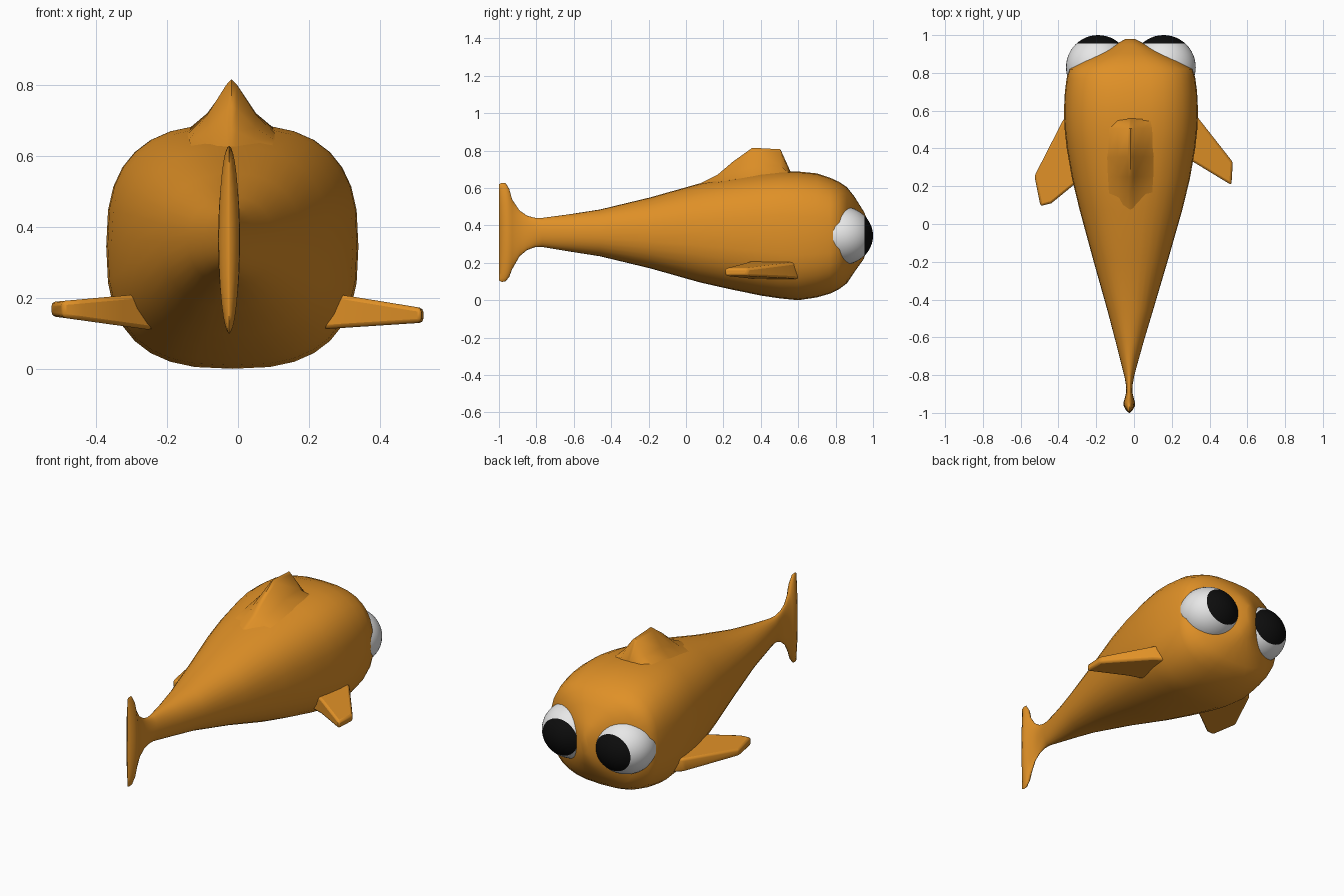
import bpy, bmesh, math
from mathutils import Vector

if "Cube" in bpy.data.objects:
    bpy.data.objects.remove(bpy.data.objects["Cube"])


def material(name, color):
    m = bpy.data.materials.new(name)
    m.diffuse_color = (*color, 1)
    m.use_nodes = True
    m.node_tree.nodes["Principled BSDF"].inputs["Base Color"].default_value = m.diffuse_color
    return m


ORANGE = material("orange", (0.74, 0.28, 0.02))
WHITE = material("white", (0.8, 0.8, 0.8))
BLACK = material("black", (0.004, 0.004, 0.004))


def finish(name, bm, mats, angle=40):
    bmesh.ops.recalc_face_normals(bm, faces=bm.faces)
    me = bpy.data.meshes.new(name)
    bm.to_mesh(me)
    bm.free()
    for m in mats:
        me.materials.append(m)
    ob = bpy.data.objects.new(name, me)
    bpy.context.collection.objects.link(ob)
    me.shade_smooth()
    me.set_sharp_from_angle(angle=math.radians(angle))
    return ob


def loft(name, rings, angle=40):
    bm = bmesh.new()
    vs = [[bm.verts.new(p) for p in r] for r in rings]
    n = len(vs[0])
    for a, b in zip(vs, vs[1:]):
        for i in range(n):
            j = (i + 1) % n
            bm.faces.new((a[i], a[j], b[j], b[i]))
    bm.faces.new(vs[0])
    bm.faces.new(vs[-1])
    return finish(name, bm, [ORANGE], angle)


def oval(y, top, bot, hw, cx, power, n=32):
    """Superellipse cross-section of the body."""
    pts = []
    for i in range(n):
        t = 2 * math.pi * i / n
        c, s = math.cos(t), math.sin(t)
        x = math.copysign(abs(c) ** (2 / power), c)
        z = math.copysign(abs(s) ** (2 / power), s)
        pts.append((cx + hw * x, y, (top + bot) / 2 + (top - bot) / 2 * z))
    return pts


# body and head: y, top, bottom, half width, centre x, squareness
body = [
    (-0.77, .44, .285, .035, -.025, 2), (-0.62, .46, .26, .075, -.023, 2.1),
    (-0.46, .485, .235, .12, -.02, 2.2), (-0.19, .55, .17, .198, -.018, 2.3),
    (.075, .625, .095, .272, -.016, 2.4), (.24, .655, .058, .312, -.016, 2.5),
    (.40, .68, .025, .34, -.016, 2.6), (.50, .688, .01, .351, -.016, 2.7),
    (.60, .688, 0, .355, -.016, 2.7), (.70, .678, .015, .35, -.016, 2.7),
    (.77, .655, .035, .341, -.016, 2.7), (.82, .632, .06, .328, -.016, 2.7),
    (.86, .605, .09, .265, -.016, 2.7), (.90, .555, .15, .185, -.016, 2.6),
    (.95, .475, .22, .08, -.018, 2.4), (.98, .41, .30, .025, -.02, 2)]
# tail fin flares upright behind the body
tail = [
    (-1, .62, .105, .002, -.025, 2), (-.985, .628, .098, .018, -.025, 2),
    (-.965, .627, .1, .029, -.025, 2), (-.945, .595, .125, .031, -.025, 2),
    (-.93, .54, .165, .026, -.025, 2), (-.89, .48, .235, .016, -.025, 2),
    (-.85, .452, .268, .018, -.025, 2), (-.81, .441, .283, .025, -.025, 2)]
loft("body_and_tail", [oval(*r) for r in tail + body], 60)

# dorsal fin: concave tent sections (y, ridge height, base height, half width)
dorsal = [(.07, .622, .60, .10), (.17, .672, .63, .115), (.25, .74, .645, .12),
          (.355, .815, .66, .125), (.505, .807, .672, .125), (.56, .685, .67, .12)]
loft("dorsal_fin", [[(-.018 + u * hw, y, b + v * (t - b)) for u, v in
                     ((-1, 0), (-.55, .35), (-.12, .9), (0, 1), (.12, .9),
                      (.55, .35), (1, 0), (.5, -.3), (-.5, -.3))]
                    for y, t, b, hw in dorsal], 55)


# side fins: outline plates that thin toward the tip
def side_fin(name, outline, root, tip):
    def z(x, s):
        k = (abs(x) - .28) / .245
        mid = .162 + (tip - .162) * k
        return mid + s * (.048 + (root - .048) * k)
    loft(name, [[(x, y, z(x, s)) for x, y in outline] for s in (-1, 1)])
    ob = bpy.data.objects[name]
    bev = ob.modifiers.new("rounded", 'BEVEL')
    bev.width, bev.segments = .012, 2


side_fin("left_fin", [(-.26, .62), (-.373, .555), (-.527, .254), (-.495, .095),
                      (-.437, .11), (-.32, .206), (-.24, .27)], .02, .168)
side_fin("right_fin", [(.24, .64), (.336, .566), (.523, .328), (.516, .206),
                       (.315, .328), (.24, .36)], .02, .15)

# bulging eyes with the pupil cut across the front
for name, x in (("left_eye", -.19), ("right_eye", .157)):
    bm = bmesh.new()
    bmesh.ops.create_uvsphere(bm, u_segments=40, v_segments=24, radius=1)
    for v in bm.verts:
        a = v.co.copy()
        v.co = Vector((x + .17 * a.x, .83 + .17 * a.z, .345 + .157 * a.y))
    bmesh.ops.bisect_plane(bm, geom=bm.verts[:] + bm.edges[:] + bm.faces[:],
                           plane_co=(0, .955, 0), plane_no=(0, 1, 0))
    for f in bm.faces:
        f.material_index = int(f.calc_center_median().y > .955)
    finish(name, bm, [WHITE, BLACK])
